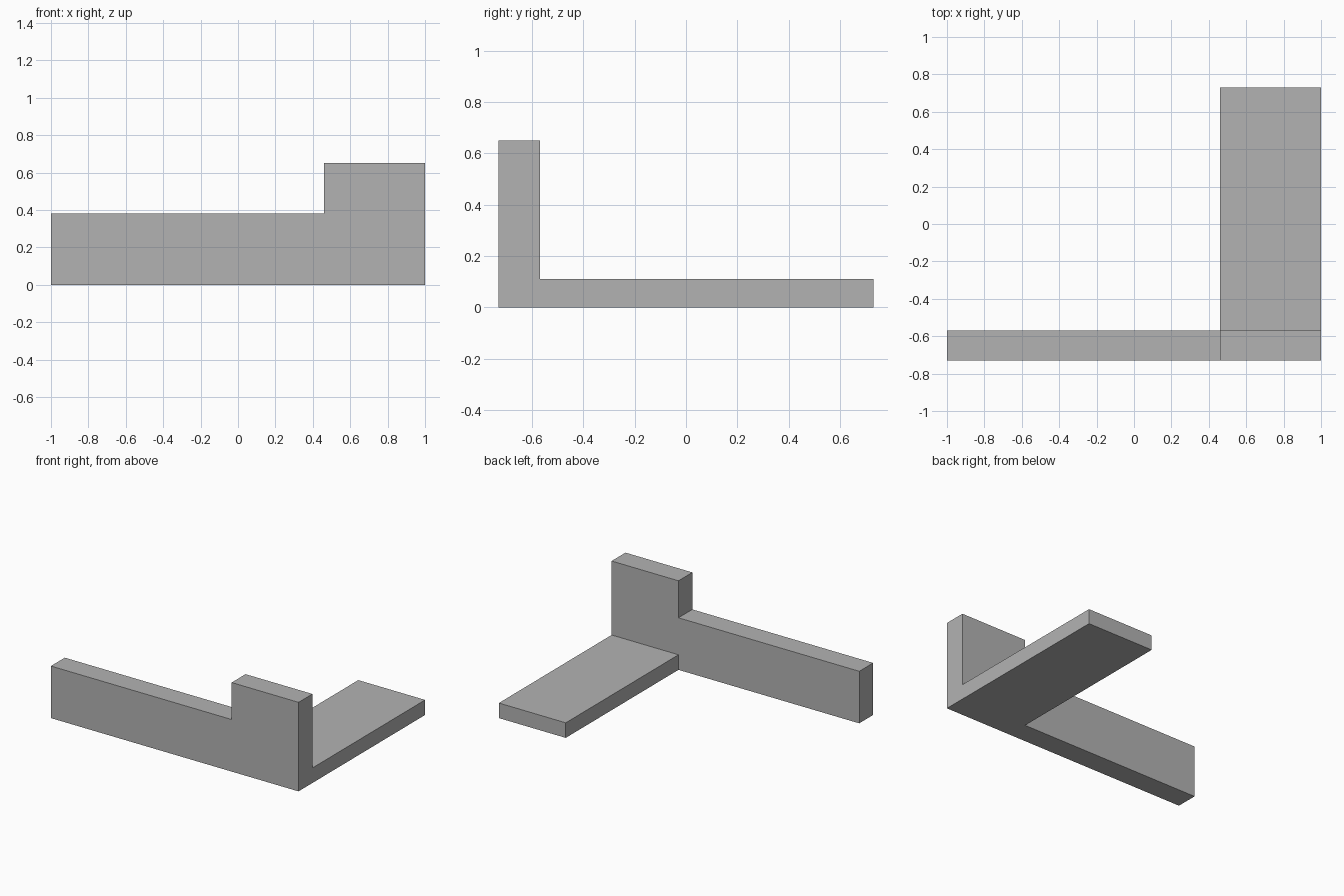
import bpy
import bmesh
import math
from mathutils import Vector

cube = bpy.data.objects.get("Cube")
if cube:
    bpy.data.objects.remove(cube, do_unlink=True)

# Single plain grey
grey = bpy.data.materials.new("plain_grey")
grey.use_nodes = True
colour = (0.45, 0.45, 0.45, 1)
grey.diffuse_color = colour
grey.node_tree.nodes["Principled BSDF"].inputs["Base Color"].default_value = colour

LEFT, STEP, RIGHT = -1.0, 0.46, 1.0
FRONT, WALL_BACK, BACK = -0.73, -0.57, 0.73
LOW, HIGH, FOOT = 0.38, 0.65, 0.11


def extruded(name, profile, depth):
    """Solid made by pushing a flat outline along a vector."""
    bm = bmesh.new()
    face = bm.faces.new([bm.verts.new(p) for p in profile])
    new = bmesh.ops.extrude_face_region(bm, geom=[face])["geom"]
    verts = [g for g in new if isinstance(g, bmesh.types.BMVert)]
    bmesh.ops.translate(bm, verts=verts, vec=Vector(depth))
    bmesh.ops.recalc_face_normals(bm, faces=bm.faces)
    mesh = bpy.data.meshes.new(name)
    bm.to_mesh(mesh)
    bm.free()
    mesh.materials.append(grey)
    obj = bpy.data.objects.new(name, mesh)
    bpy.context.collection.objects.link(obj)
    return obj


# Upright wall with a raised end
outline = [(LEFT, 0), (RIGHT, 0), (RIGHT, HIGH), (STEP, HIGH), (STEP, LOW), (LEFT, LOW)]
bracket = extruded("stepped_bracket", [(x, FRONT, z) for x, z in outline],
                   (0, WALL_BACK - FRONT, 0))

# Flat foot running back from the raised end
corners = [(STEP, FRONT), (RIGHT, FRONT), (RIGHT, BACK), (STEP, BACK)]
foot = extruded("flat_foot", [(x, y, 0) for x, y in corners], (0, 0, FOOT))

# Fuse both into one solid
union = bracket.modifiers.new("fuse_foot", "BOOLEAN")
union.operation = "UNION"
union.solver = "EXACT"
union.object = foot
bpy.context.view_layer.objects.active = bracket
bpy.ops.object.modifier_apply(modifier=union.name)
bpy.data.objects.remove(foot, do_unlink=True)

# Clean flat faces
bm = bmesh.new()
bm.from_mesh(bracket.data)
bmesh.ops.dissolve_limit(bm, angle_limit=math.radians(1), verts=bm.verts, edges=bm.edges)
bm.to_mesh(bracket.data)
bm.free()
